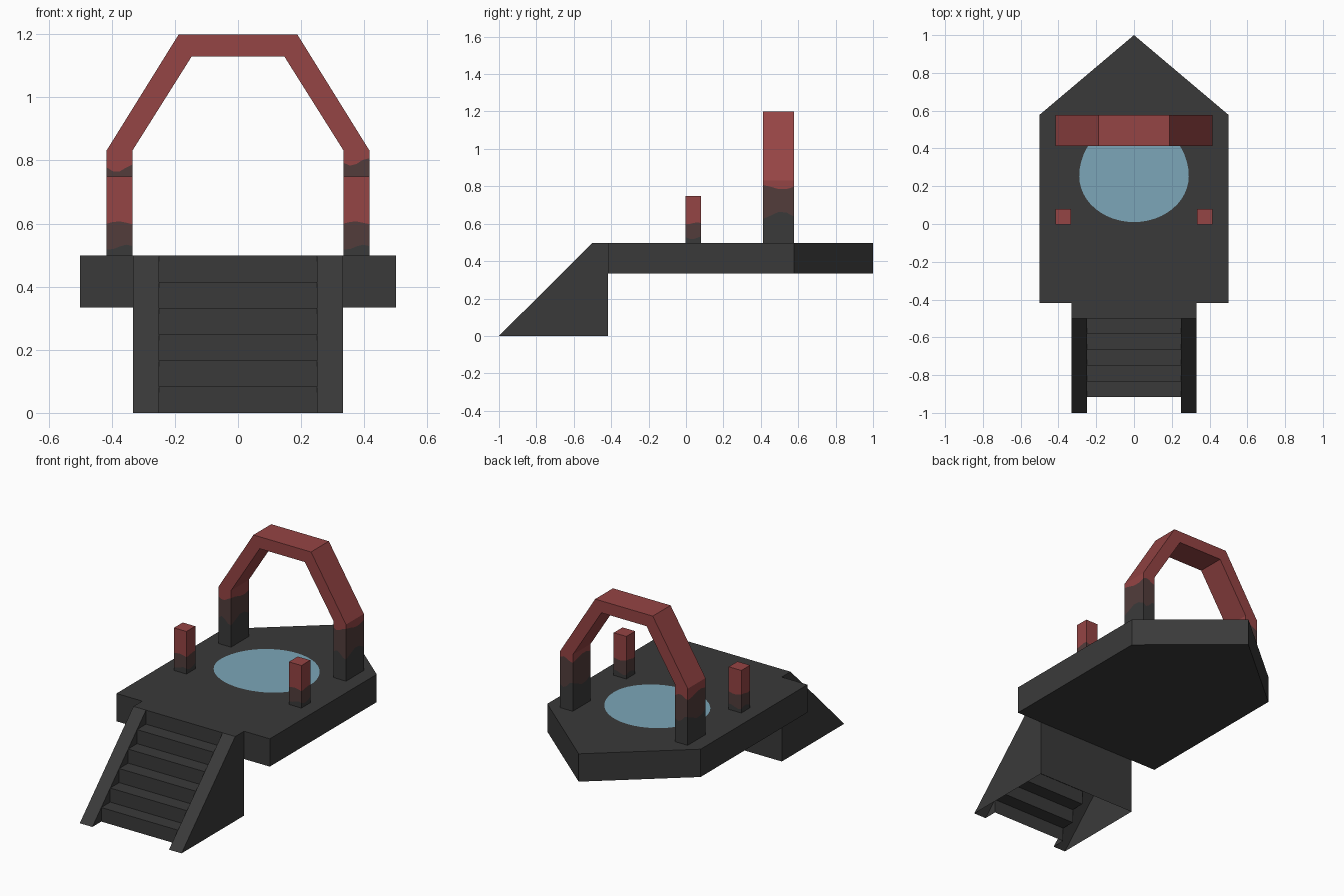
import bpy, bmesh, math

if "Cube" in bpy.data.objects:
    bpy.data.objects.remove(bpy.data.objects["Cube"])


def material(name, rgb):
    m = bpy.data.materials.new(name)
    m.diffuse_color = (*rgb, 1)
    m.use_nodes = True
    m.node_tree.nodes["Principled BSDF"].inputs["Base Color"].default_value = m.diffuse_color
    return m


STONE = material("dark_stone", (0.042, 0.042, 0.042))
RED = material("red_paint", (0.30, 0.058, 0.058))
BROWN = material("worn_brown", (0.085, 0.046, 0.044))
WATER = material("pale_blue_water", (0.20, 0.38, 0.48))

TOP, BOTTOM = 0.498, 0.334      # deck heights
FRONT, BACK = -0.418, 0.578     # deck front edge and rear corners


def build(name, faces, mats, indices=None):
    """Make an object from polygons given as point lists."""
    bm = bmesh.new()
    for i, pts in enumerate(faces):
        f = bm.faces.new([bm.verts.new(p) for p in pts])
        f.material_index = indices[i] if indices else 0
    bmesh.ops.remove_doubles(bm, verts=bm.verts, dist=1e-5)
    bmesh.ops.recalc_face_normals(bm, faces=bm.faces)
    me = bpy.data.meshes.new(name)
    bm.to_mesh(me)
    bm.free()
    for m in mats:
        me.materials.append(m)
    ob = bpy.data.objects.new(name, me)
    bpy.context.collection.objects.link(ob)
    return ob


def prism(a, b):
    """Faces of a closed prism between two matching outlines."""
    n = len(a)
    return [a, b] + [[a[i], a[(i + 1) % n], b[(i + 1) % n], b[i]] for i in range(n)]


# Deck with pointed rear
outline = [(-0.5, FRONT), (0.5, FRONT), (0.5, BACK), (0, 1), (-0.5, BACK)]
build("deck", prism([(x, y, BOTTOM) for x, y in outline],
                    [(x, y, TOP) for x, y in outline]), [STONE])

# Pond: flat egg-shaped surface just above the deck
pond = []
for i in range(48):
    a = math.tau * i / 48
    r = 0.295 if math.sin(a) > 0 else 0.243
    pond.append((0.29 * math.cos(a), 0.253 + r * math.sin(a), TOP + 0.003))
build("pond", [pond], [WATER])

# Staircase: open-bottomed shell with stringers
IN, OUT, STEPS = 0.25, 0.332, 6
rise, run = TOP / STEPS, 0.5 / STEPS
nose = [(-1 + run * i, rise * i) for i in range(STEPS + 1)]
faces = []
for i in range(STEPS):
    (y0, z0), (y1, z1) = nose[i], nose[i + 1]
    faces.append([(-IN, y1, z0), (IN, y1, z0), (IN, y1, z1), (-IN, y1, z1)])
    if i:
        faces.append([(-IN, y0, z0), (IN, y0, z0), (IN, y1, z0), (-IN, y1, z0)])
    for s in (-1, 1):
        faces.append([(s * IN, y0, z0), (s * IN, y1, z0), (s * IN, y1, z1)])
for s in (-1, 1):
    faces.append([(s * IN, -1, 0), (s * OUT, -1, 0), (s * OUT, -0.5, TOP), (s * IN, -0.5, TOP)])
    faces.append([(s * OUT, -1, 0), (s * OUT, FRONT, 0), (s * OUT, FRONT, TOP), (s * OUT, -0.5, TOP)])
faces.append([(-OUT, -0.5, TOP), (OUT, -0.5, TOP), (OUT, FRONT, TOP), (-OUT, FRONT, TOP)])
faces.append([(-OUT, FRONT, 0), (OUT, FRONT, 0), (OUT, FRONT, BOTTOM), (-OUT, FRONT, BOTTOM)])
build("staircase", faces, [STONE])


def banded_post(name, x0, x1, y0, y1, top, dark, brown, wave, cap):
    """Square post whose colour bands have a wavy edge."""
    k = 4
    corners = [(x0, y0), (x1, y0), (x1, y1), (x0, y1)]
    ring = []
    for c in range(4):
        (ax, ay), (bx, by) = corners[c], corners[(c + 1) % 4]
        ring += [(ax + (bx - ax) * t / k, ay + (by - ay) * t / k) for t in range(k)]
    n = len(ring)

    def level(z, amount):
        return [(x, y, z + amount * math.sin(math.tau * 3 * i / n + z * 20))
                for i, (x, y) in enumerate(ring)]

    levels = [level(TOP, 0), level(dark, wave), level(brown, wave * 0.6), level(top, 0)]
    faces, idx = [], []
    for band in range(3):
        lo, hi = levels[band], levels[band + 1]
        for i in range(n):
            j = (i + 1) % n
            faces.append([lo[i], lo[j], hi[j], hi[i]])
            idx.append(band)
    if cap:
        faces.append(levels[3])
        idx.append(2)
    build(name, faces, [STONE, BROWN, RED], idx)


# Arch legs and small front posts on both sides
AY0, AY1, KNEE = 0.412, BACK, 0.832
for side, s in (("left", -1), ("right", 1)):
    x0, x1 = sorted((s * 0.334, s * 0.416))
    banded_post(side + "_arch_leg", x0, x1, AY0, AY1, KNEE,
                0.645, 0.795 if s > 0 else 0.775, 0.02, False)
    banded_post(side + "_front_post", x0, x1, -0.003, 0.079, 0.749, 0.525, 0.602, 0.008, True)

# Arch: bent red beam joining the legs
half = [(0.416, KNEE), (0.188, 1.199), (0.147, 1.129), (0.334, KNEE)]
path_out = [half[0], half[1], (-half[1][0], half[1][1]), (-half[0][0], KNEE)]
path_in = [half[3], half[2], (-half[2][0], half[2][1]), (-half[3][0], KNEE)]
faces = []
for i in range(3):
    o0, o1, i0, i1 = path_out[i], path_out[i + 1], path_in[i], path_in[i + 1]
    for y in (AY0, AY1):
        faces.append([(x, y, z) for x, z in (o0, o1, i1, i0)])
    for p, q in ((o0, o1), (i0, i1)):
        faces.append([(p[0], AY0, p[1]), (q[0], AY0, q[1]), (q[0], AY1, q[1]), (p[0], AY1, p[1])])
build("arch", faces, [RED])
